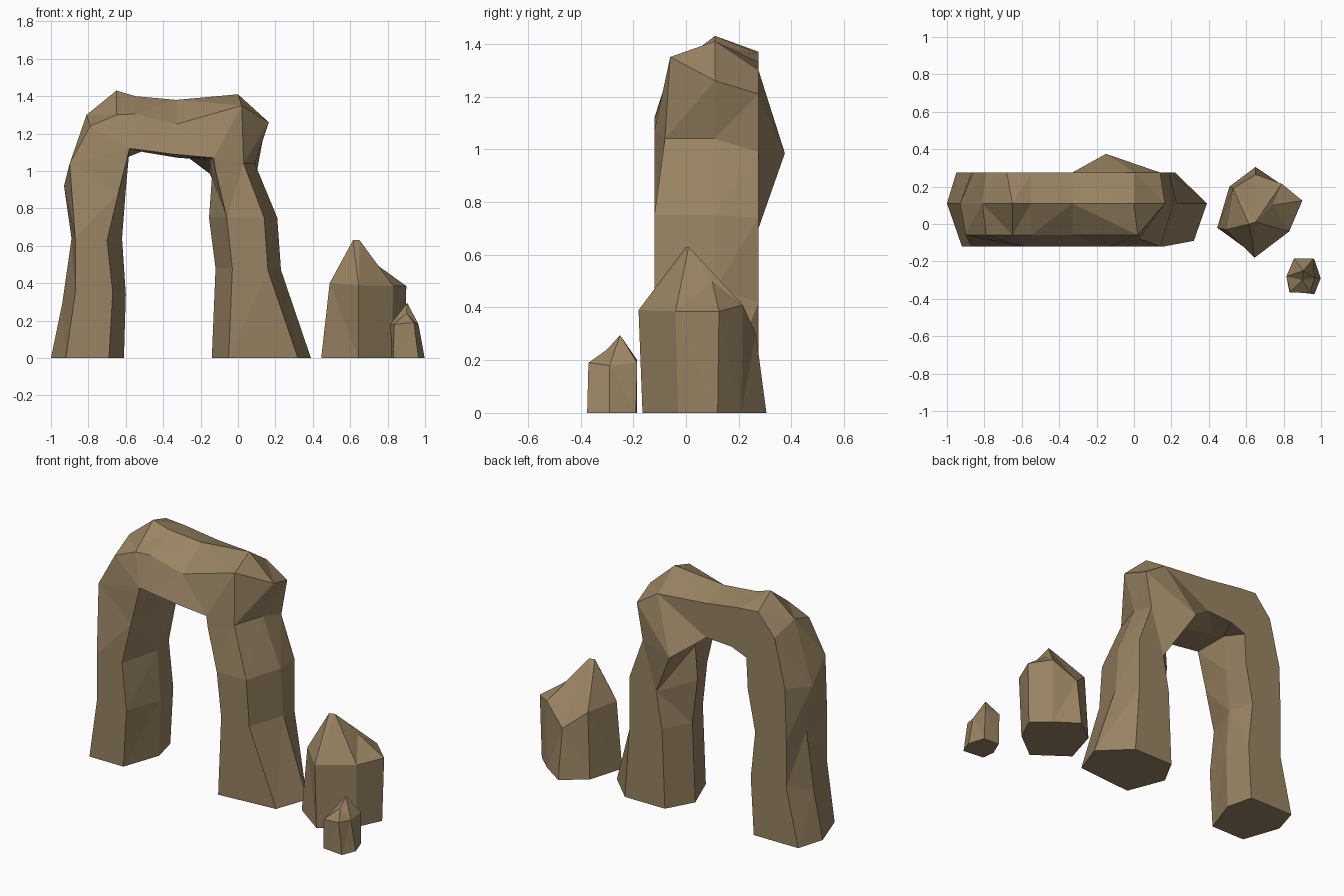
import bpy
import bmesh

default_cube = bpy.data.objects.get("Cube")
if default_cube:
    bpy.data.objects.remove(default_cube, do_unlink=True)

# One flat sandstone colour
stone = bpy.data.materials.new("tan_stone")
stone.use_nodes = True
stone_colour = (0.32, 0.23, 0.125, 1)
stone.diffuse_color = stone_colour
shader = next(n for n in stone.node_tree.nodes if n.type == "BSDF_PRINCIPLED")
shader.inputs["Base Color"].default_value = stone_colour
shader.inputs["Roughness"].default_value = 0.9


def loft(name, rings):
    """Skin a series of equal-length point rings into one faceted solid."""
    bm = bmesh.new()
    loops = [[bm.verts.new(point) for point in ring] for ring in rings]
    count = len(loops[0])
    for lower, upper in zip(loops, loops[1:]):
        for i in range(count):
            j = (i + 1) % count
            bm.faces.new((lower[i], lower[j], upper[j], upper[i]))
    bm.faces.new(loops[0])
    bm.faces.new(loops[-1])
    bmesh.ops.remove_doubles(bm, verts=bm.verts[:], dist=0.004)
    bmesh.ops.triangulate(bm, faces=[f for f in bm.faces if len(f.verts) == 4])
    bmesh.ops.recalc_face_normals(bm, faces=bm.faces[:])
    mesh = bpy.data.meshes.new(name)
    bm.to_mesh(mesh)
    bm.free()
    mesh.materials.append(stone)
    rock = bpy.data.objects.new(name, mesh)
    bpy.context.collection.objects.link(rock)


# Arch sections (x, z): outer ridge, front outer, front inner, inner ridge
sections = {
    "left_base": ((-1, 0), (-.92, 0), (-.69, 0), (-.61, 0)),
    "left_shin": ((-.94, .29), (-.87, .35), (-.67, .35), (-.6, .34)),
    "left_knee": ((-.89, .64), (-.87, .64), (-.7, .63), (-.62, .64)),
    "left_thigh": ((-.93, .92), (-.9, 1.04), (-.64, .88), (-.6, .9)),
    "left_shoulder": ((-.81, 1.3), (-.79, 1.24), (-.58, 1.12), (-.58, 1.12)),
    "left_crown": ((-.65, 1.43), (-.65, 1.3), (-.58, 1.12), (-.58, 1.12)),
    "left_span": ((-.55, 1.4), (-.55, 1.305), (-.5, 1.11), (-.5, 1.1)),
    "mid_span": ((-.33, 1.38), (-.33, 1.25), (-.35, 1.09), (-.32, 1.07)),
    "right_crown": ((0, 1.41), (.02, 1.35), (-.13, 1.07), (-.15, 1.06)),
    "right_shoulder": ((.165, 1.26), (.02, 1.35), (-.13, 1.07), (-.15, 1.06)),
    "right_thigh": ((.09, 1.04), (.03, 1.04), (-.12, 1), (-.14, .96)),
    "right_knee": ((.21, .75), (.14, .75), (-.06, .75), (-.155, .75)),
    "right_shin": ((.23, .47), (.16, .47), (-.03, .48), (-.12, .48)),
    "right_base": ((.39, 0), (.32, 0), (-.05, 0), (-.14, 0)),
}
# Back corners that differ from the front ones
back_outer = {
    "left_base": (-.95, 0), "left_thigh": (-.86, .95),
    "left_crown": (-.68, 1.37), "left_span": (-.55, 1.36),
    "mid_span": (-.33, 1.33), "right_crown": (0, 1.3),
    "right_shoulder": (.14, 1.21), "right_thigh": (.1, .99),
    "right_knee": (.19, .74), "right_shin": (.19, .42), "right_base": (.22, 0),
}
back_inner = {
    "left_base": (-.65, 0), "left_shin": (-.63, .35), "left_knee": (-.66, .63),
    "left_thigh": (-.61, .88), "left_shoulder": (-.6, 1.07),
    "left_crown": (-.6, 1.07), "mid_span": (-.33, 1.12),
    "right_knee": (.01, .7),
}
# Front rim pulled back from the front plane
rim_inset = {"left_thigh": .06, "right_thigh": .04, "right_base": .03}
bulge_sections = ("right_crown", "right_shoulder", "right_thigh")
bulge = (-.15, .375, .985)
front_y, middle_y, back_y = -.12, .11, .275

arch_rings = []
for key, (outer, front_out, front_in, inner) in sections.items():
    rear_out = back_outer.get(key, front_out)
    rear_in = back_inner.get(key, front_in)
    rim_y = front_y + rim_inset.get(key, .06 if front_out[1] > 1.2 else 0)
    arch_rings.append([
        (outer[0], middle_y, outer[1]),
        (front_out[0], rim_y, front_out[1]),
        (front_in[0], front_y, front_in[1]),
        (inner[0], middle_y, inner[1]),
        bulge if key in bulge_sections else (rear_in[0], back_y, rear_in[1]),
        (rear_out[0], back_y, rear_out[1]),
    ])
loft("stone_arch", arch_rings)


def standing_rock(name, base, shoulder, top):
    """Upright prism with an uneven shoulder and a pointed top."""
    loft(name, [[(x, y, 0) for x, y in base], shoulder, top])


# Large standing rock
tip, tip_side = (.615, 0, .63), (.65, .01, .63)
standing_rock(
    "large_rock",
    [(.445, -.02), (.645, -.165), (.82, -.03), (.89, .12),
     (.79, .21), (.65, .305), (.51, .2)],
    [(.49, -.03, .4), (.645, -.18, .39), (.83, -.04, .385), (.9, .125, .385),
     (.79, .215, .41), (.65, .265, .3), (.53, .19, .4)],
    [tip, tip, tip_side, (.74, .1, .5), tip_side, tip_side, tip])

# Small standing rock
peak, peak_step = (.905, -.25, .295), (.9, -.3, .24)
standing_rock(
    "small_rock",
    [(.82, -.28), (.83, -.36), (.965, -.375), (.998, -.29),
     (.965, -.19), (.86, -.185)],
    [(.815, -.28, .18), (.835, -.365, .18), (.94, -.37, .19), (.965, -.29, .18),
     (.96, -.185, .19), (.855, -.185, .2)],
    [peak, peak_step, peak_step, peak, peak, peak])
